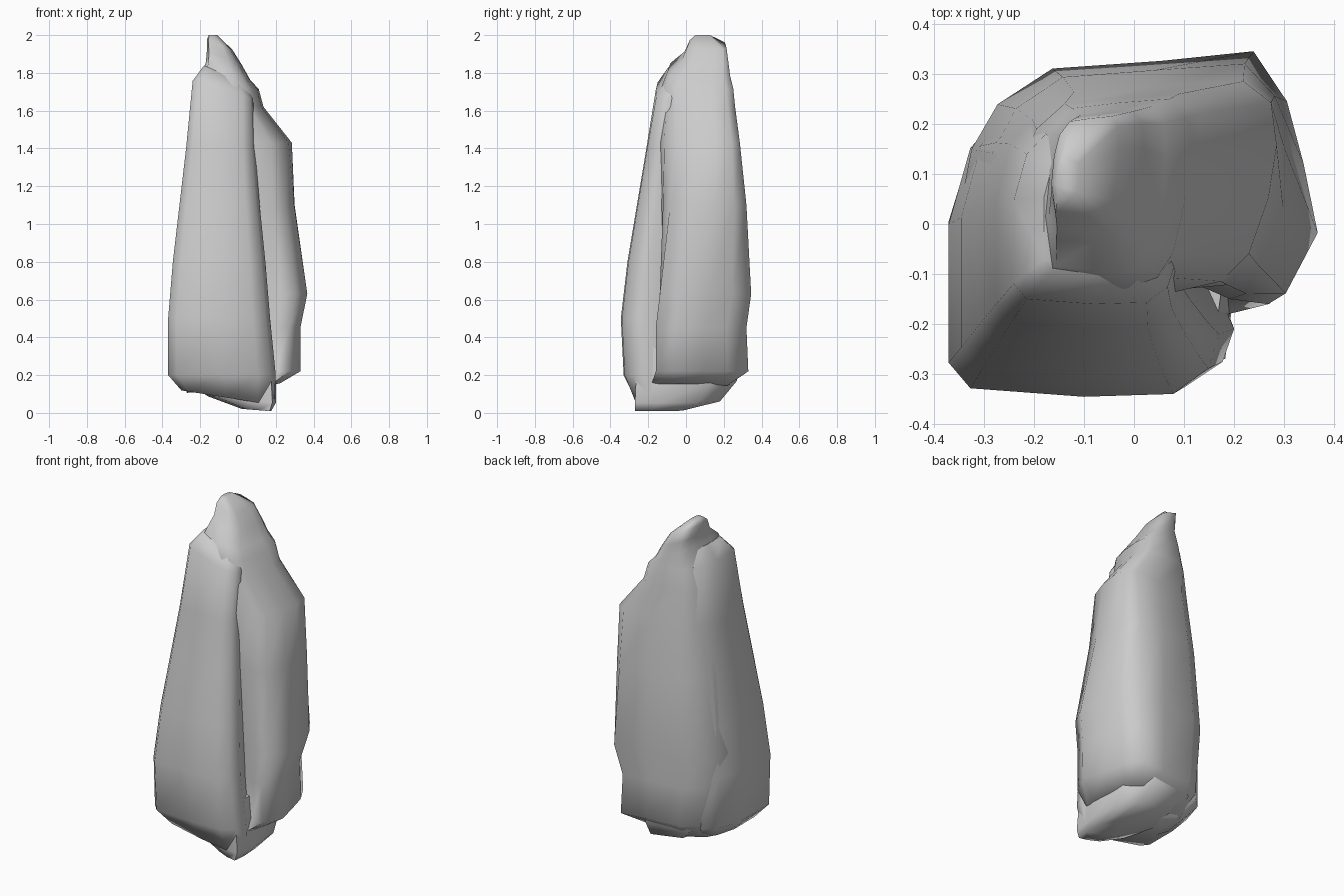
import bpy
import bmesh
from math import radians

default_cube = bpy.data.objects.get("Cube")
if default_cube:
    bpy.data.objects.remove(default_cube, do_unlink=True)

stone = bpy.data.materials.new("grey stone")
stone.use_nodes = True
colour = (0.6, 0.6, 0.6, 1)
stone.diffuse_color = colour
stone.node_tree.nodes["Principled BSDF"].inputs["Base Color"].default_value = colour


def loft_rock(name, low_outline, high_outline, levels):
    """Stack unit outlines, blended by height and fitted to each level:
    (z, tilt, x_min, x_max, y_min, y_max)."""
    bm = bmesh.new()
    rings = []
    for z, tilt, x_min, x_max, y_min, y_max in levels:
        blend = min(max(z - .5, 0) / .9, 1)
        ring = []
        for (u0, v0), (u1, v1) in zip(low_outline, high_outline):
            u = u0 + blend * (u1 - u0)
            v = v0 + blend * (v1 - v0)
            x = x_min + u * (x_max - x_min)
            y = y_min + v * (y_max - y_min)
            x_middle = (x_min + x_max) / 2
            ring.append(bm.verts.new((x, y, z + tilt * (x - x_middle))))
        rings.append(ring)
    count = len(low_outline)
    for lower, upper in zip(rings, rings[1:]):
        for i in range(count):
            j = (i + 1) % count
            bm.faces.new((lower[i], lower[j], upper[j], upper[i]))
    bm.faces.new(list(reversed(rings[0])))
    bm.faces.new(rings[-1])
    bmesh.ops.triangulate(bm, faces=[f for f in bm.faces if len(f.verts) > 4])
    bmesh.ops.recalc_face_normals(bm, faces=bm.faces)
    mesh = bpy.data.meshes.new(name)
    bm.to_mesh(mesh)
    bm.free()
    mesh.materials.append(stone)
    rock = bpy.data.objects.new(name, mesh)
    bpy.context.collection.objects.link(rock)
    bpy.ops.object.select_all(action="DESELECT")
    rock.select_set(True)
    bpy.context.view_layer.objects.active = rock
    bpy.ops.object.shade_smooth_by_angle(angle=radians(75))


# Tall rear mass: a leaning peak, a square right shoulder and a grooved side
rear_low = [
    (.02, .4), (.1, .1), (.7, .12), (.8, .06), (.91, .04), (1, .27), (.95, .54),
    (.9, .79), (.81, 1), (.57, .96), (.27, .93), (.12, .79), (.05, .62),
]
rear_high = [
    (0, .35), (.06, .05), (.6, 0), (.8, .06), (.9, .19), (.97, .45), (1, .7),
    (.98, .9), (.88, 1), (.57, .98), (.27, .95), (.12, .82), (.04, .62),
]
loft_rock("rear_rock", rear_low, rear_high, [
    (.13, .1, -.28, .22, -.2, .22),
    (.22, 0, -.33, .33, -.18, .33),
    (.45, 0, -.36, .33, -.18, .32),
    (.63, 0, -.36, .37, -.17, .345),
    (1.1, 0, -.31, .31, -.15, .32),
    (1.43, 0, -.27, .285, -.14, .285),
    (1.62, 0, -.24, .135, -.13, .26),
    (1.73, -.1, -.21, .11, -.13, .25),
    (1.81, -.4, -.17, .065, -.1, .235),
    (1.88, -.4, -.165, .02, -.02, .225),
    (1.95, -.4, -.165, -.03, .01, .215),
    (2, 0, -.155, -.11, .05, .13),
])

# Broad front slab wrapping round the left flank, with a sloping ledge on top
slab_outline = [
    (.08, .88), (0, .61), (0, .12), (.08, .03), (.5, 0), (.83, .01), (.96, .1),
    (1, .22), (.93, .38), (.85, .75), (.4, .85), (.2, 1),
]
loft_rock("front_slab", slab_outline, slab_outline, [
    (.08, -.16, -.3, .19, -.27, .12),
    (.2, 0, -.37, .2, -.33, .22),
    (.5, 0, -.37, .17, -.345, .22),
    (.8, 0, -.345, .145, -.31, .22),
    (1.1, 0, -.31, .115, -.26, .22),
    (1.4, 0, -.275, .09, -.21, .21),
    (1.71, -.3, -.24, .08, -.16, .18),
    (1.79, -.45, -.18, .04, -.1, .15),
])

# Foot under the body, lowest at the front right and rising to the rear
foot_outline = [
    (0, .5), (.15, .12), (.6, .02), (.95, 0), (1, .3), (.97, .75), (.75, 1), (.2, .95),
]
loft_rock("foot", foot_outline, foot_outline, [
    (.015, -.08, .02, .175, -.27, -.02),
    (.07, -.1, -.16, .2, -.27, .18),
    (.17, 0, -.28, .2, -.265, .27),
    (.35, 0, -.25, .18, -.25, .28),
])
